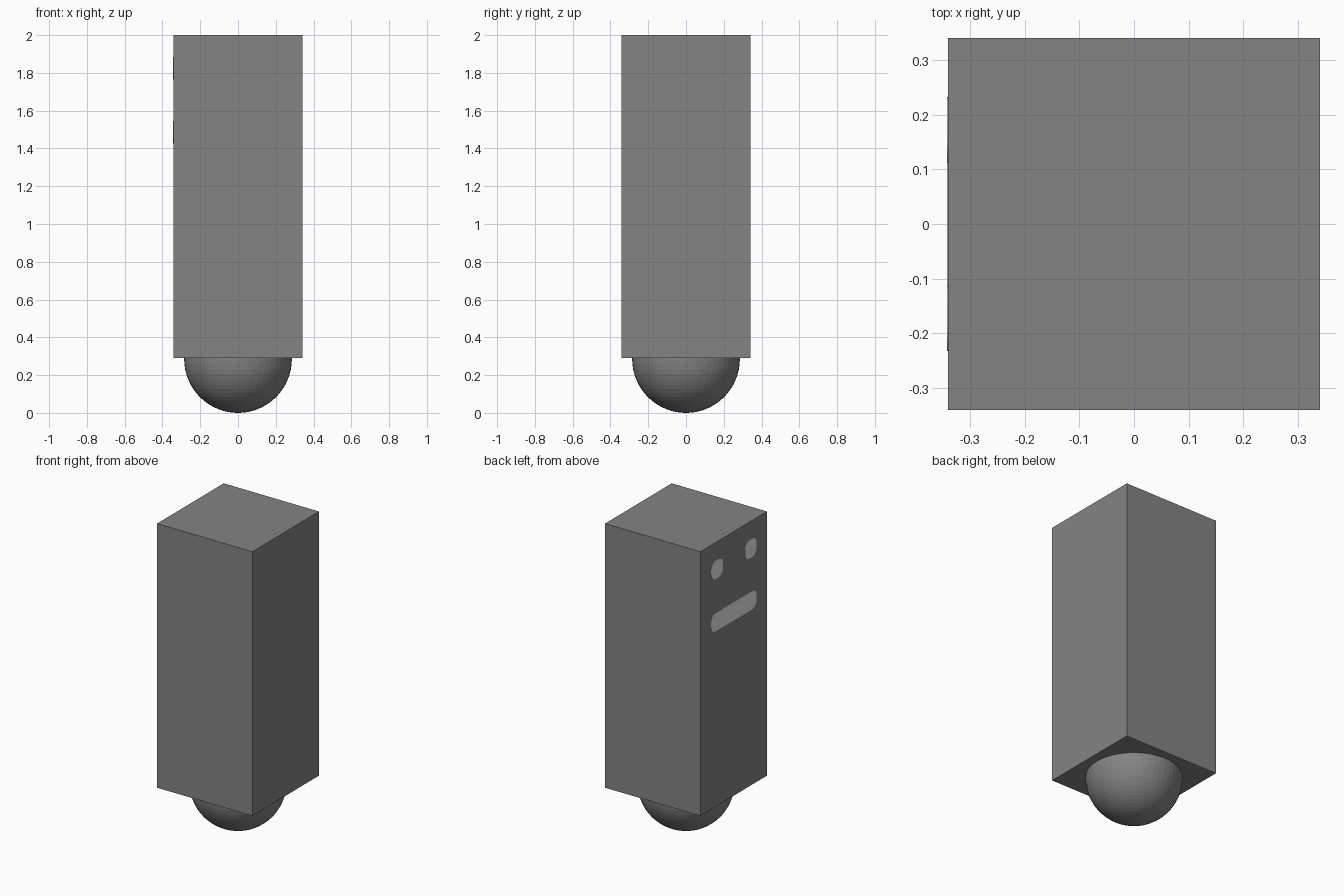
import bpy, bmesh, math

if "Cube" in bpy.data.objects:
    bpy.data.objects.remove(bpy.data.objects["Cube"])

HALF = 0.341      # half width of the body
BASE = 0.29       # underside of the body
TOP = 2.0
RADIUS = 0.285    # ball


def material(name, value):
    m = bpy.data.materials.new(name)
    m.diffuse_color = (value, value, value, 1)
    m.use_nodes = True
    m.node_tree.nodes["Principled BSDF"].inputs["Base Color"].default_value = m.diffuse_color
    return m


dark_grey = material("dark_grey", 0.23)
light_grey = material("light_grey", 0.8)


def add_object(name, bm, mat):
    bmesh.ops.recalc_face_normals(bm, faces=bm.faces)
    mesh = bpy.data.meshes.new(name)
    bm.to_mesh(mesh)
    bm.free()
    mesh.materials.append(mat)
    obj = bpy.data.objects.new(name, mesh)
    bpy.context.collection.objects.link(obj)
    return obj


def rounded_plate(name, y, z, width, height, radius=0.045, thick=0.002):
    """Thin rounded rectangle lying on the left (-x) face."""
    bm = bmesh.new()
    verts = []
    corners = [(1, 1), (-1, 1), (-1, -1), (1, -1)]
    for i, (sy, sz) in enumerate(corners):
        for k in range(7):
            a = math.radians(90 * i + 15 * k)
            verts.append(bm.verts.new((
                -HALF - thick,
                y + sy * (width / 2 - radius) + radius * math.cos(a),
                z + sz * (height / 2 - radius) + radius * math.sin(a))))
    face = bm.faces.new(verts)
    ext = bmesh.ops.extrude_face_region(bm, geom=[face], use_keep_orig=True)
    for v in ext["geom"]:
        if isinstance(v, bmesh.types.BMVert):
            v.co.x += thick + 0.001
    return add_object(name, bm, light_grey)


# Body: tall square block
bm = bmesh.new()
bmesh.ops.create_cube(bm, size=1)
bmesh.ops.scale(bm, vec=(2 * HALF, 2 * HALF, TOP - BASE), verts=bm.verts)
bmesh.ops.translate(bm, vec=(0, 0, (TOP + BASE) / 2), verts=bm.verts)
add_object("body", bm, dark_grey)

# Ball that the body rides on
bm = bmesh.new()
bmesh.ops.create_uvsphere(bm, u_segments=48, v_segments=32, radius=RADIUS)
bmesh.ops.translate(bm, vec=(0, 0, RADIUS), verts=bm.verts)
add_object("ball", bm, dark_grey)

# Face details on the left side
for label, side in (("back", 1), ("front", -1)):
    rounded_plate(label + "_eye", side * 0.172, 1.825, 0.12, 0.12)
rounded_plate("mouth", 0, 1.486, 0.465, 0.12)
